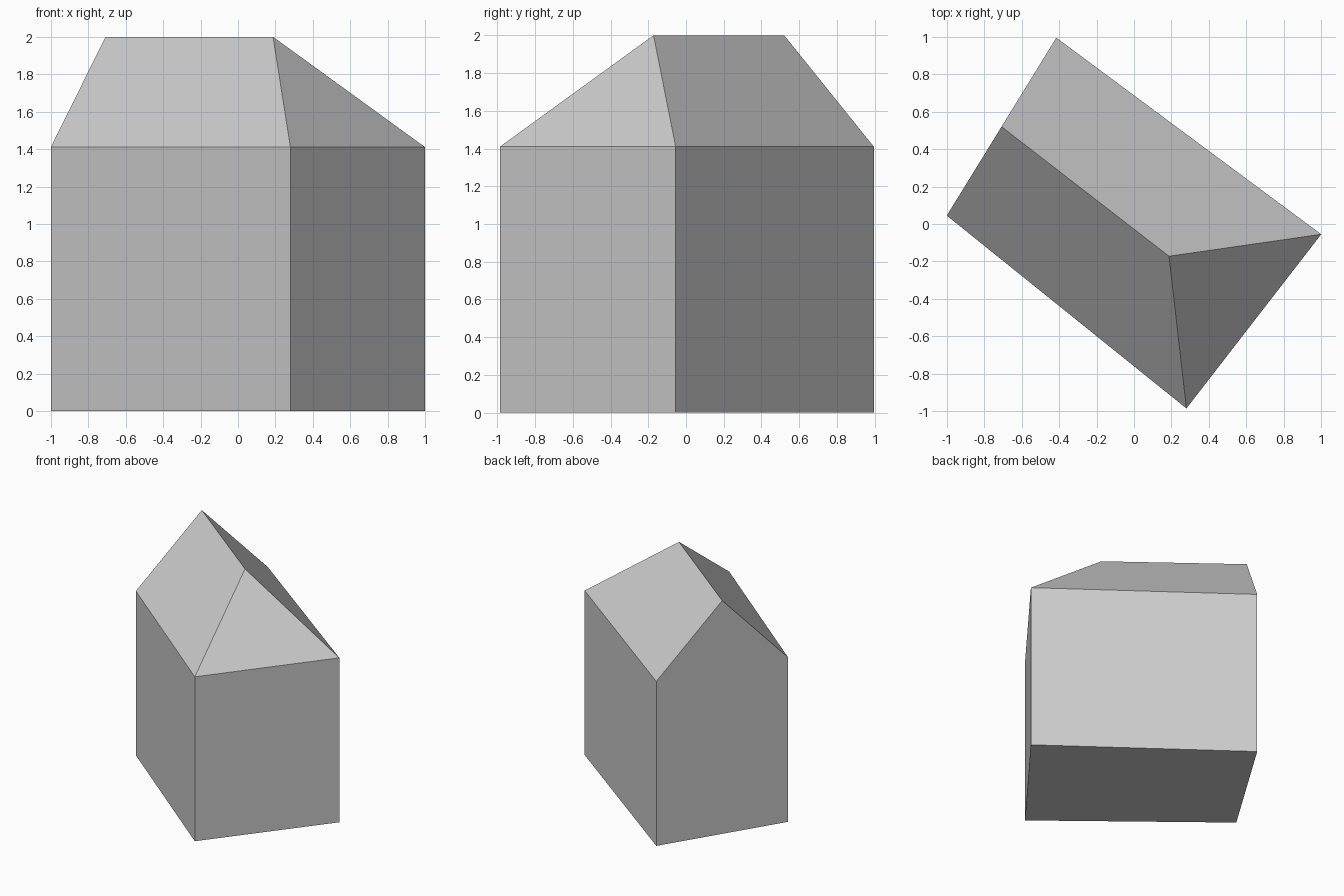
import bpy
import bmesh
from mathutils import Vector

default = bpy.data.objects.get("Cube")
if default:
    bpy.data.objects.remove(default, do_unlink=True)

EAVES, TOP = 1.41, 2.0

# Footprint corners, anticlockwise from the gable end
footprint = [(-1.0, 0.045), (0.28, -0.985), (1.0, -0.055), (-0.415, 0.995)]

grey = bpy.data.materials.new("plain grey")
grey.use_nodes = True
colour = (0.6, 0.6, 0.6, 1)
grey.diffuse_color = colour
grey.node_tree.nodes["Principled BSDF"].inputs["Base Color"].default_value = colour


def add_part(name, faces):
    """Make a flat-shaded object from polygons given as corner points."""
    bm = bmesh.new()
    for corners in faces:
        bm.faces.new([bm.verts.new(c) for c in corners])
    bmesh.ops.remove_doubles(bm, verts=bm.verts, dist=0.0001)
    mesh = bpy.data.meshes.new(name)
    bm.to_mesh(mesh)
    bm.free()
    mesh.materials.append(grey)
    obj = bpy.data.objects.new(name, mesh)
    bpy.context.collection.objects.link(obj)
    return obj


base = [Vector((x, y, 0)) for x, y in footprint]
eaves = [Vector((x, y, EAVES)) for x, y in footprint]

# Ridge runs from the middle of the gable wall to the hipped end
gable_peak = (eaves[0] + eaves[3]) / 2
gable_peak.z = TOP
hip_peak = Vector((0.187, -0.172, TOP))

# Walls: three rectangles, the pointed gable wall and the floor
walls = [(base[i], base[i + 1], eaves[i + 1], eaves[i]) for i in range(3)]
walls.append((base[3], base[0], eaves[0], gable_peak, eaves[3]))
walls.append(base[::-1])
add_part("house_walls", walls)

# Roof: two slopes and the hipped end
add_part("hipped_roof", [
    (eaves[0], eaves[1], hip_peak, gable_peak),
    (eaves[1], eaves[2], hip_peak),
    (eaves[2], eaves[3], gable_peak, hip_peak),
])
